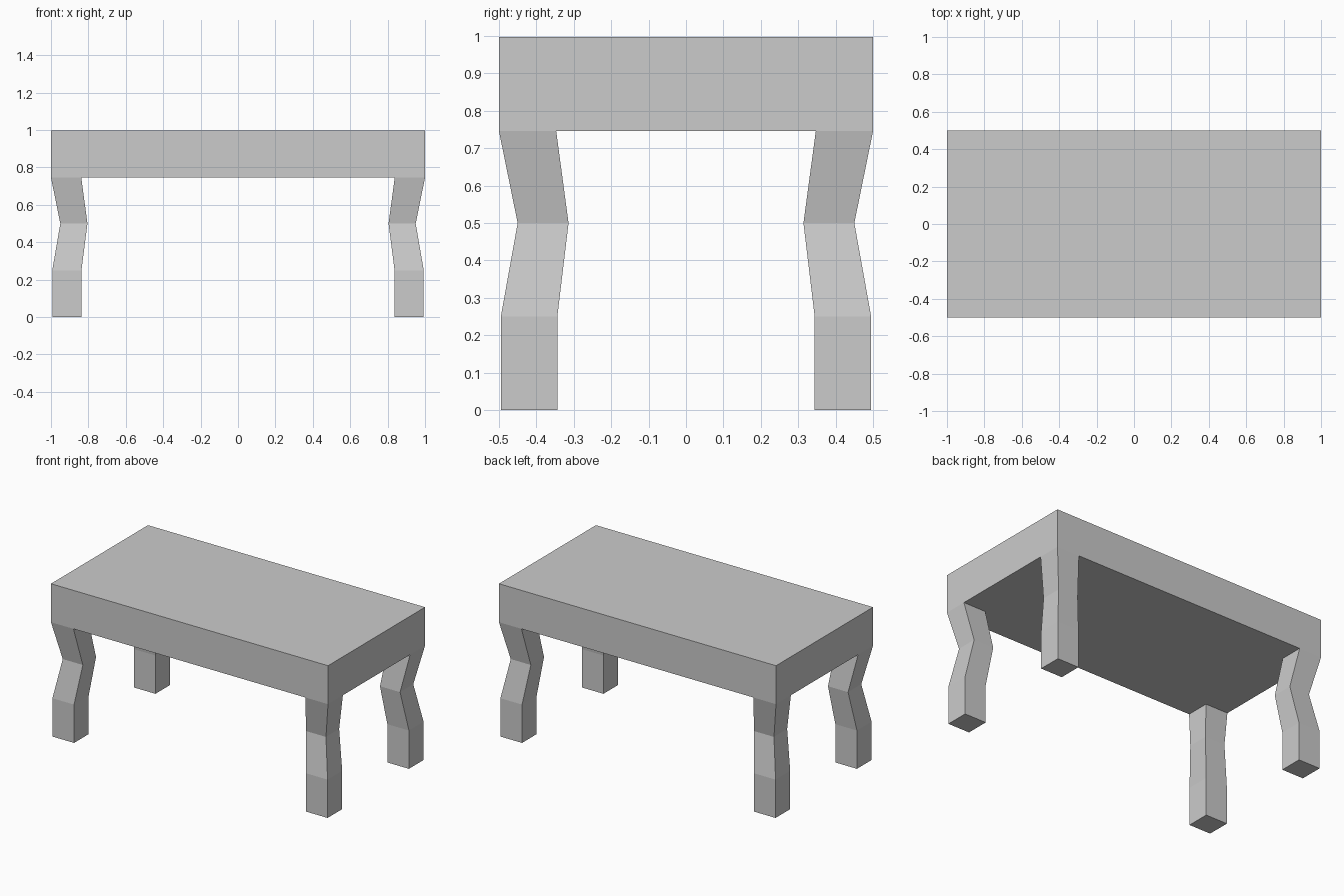
import bpy, bmesh

if "Cube" in bpy.data.objects:
    bpy.data.objects.remove(bpy.data.objects["Cube"])

TOP, UNDER = 0.997, 0.746


def add_object(name, bm):
    bmesh.ops.recalc_face_normals(bm, faces=bm.faces)
    mesh = bpy.data.meshes.new(name)
    bm.to_mesh(mesh)
    bm.free()
    obj = bpy.data.objects.new(name, mesh)
    bpy.context.collection.objects.link(obj)
    return obj


# Thick table top
bm = bmesh.new()
bmesh.ops.create_cube(bm, size=1)
bmesh.ops.scale(bm, vec=(2, 1, TOP - UNDER), verts=bm.verts)
bmesh.ops.translate(bm, vec=(0, 0, (TOP + UNDER) / 2), verts=bm.verts)
add_object("table_top", bm)

# Leg cross-sections from floor to table top: z, inner x, outer x, inner y, outer y
SECTIONS = [
    (0.0, 0.837, 0.993, 0.344, 0.495),
    (0.25, 0.837, 0.993, 0.344, 0.495),
    (0.50, 0.805, 0.950, 0.314, 0.450),
    (UNDER, 0.838, 1.0, 0.347, 0.5),
]


def add_leg(name, sx, sy):
    bm = bmesh.new()
    rings = []
    for z, x0, x1, y0, y1 in SECTIONS:
        corners = [(x0, y0), (x1, y0), (x1, y1), (x0, y1)]
        rings.append([bm.verts.new((sx * x, sy * y, z)) for x, y in corners])
    for low, high in zip(rings, rings[1:]):
        for i in range(4):
            j = (i + 1) % 4
            bm.faces.new((low[i], low[j], high[j], high[i]))
    bm.faces.new(rings[0])
    bm.faces.new(rings[-1])
    add_object(name, bm)


# Four kinked legs, mirrored to each corner
for side, sx in (("left", -1), ("right", 1)):
    for end, sy in (("front", -1), ("back", 1)):
        add_leg(f"{end}_{side}_leg", sx, sy)
